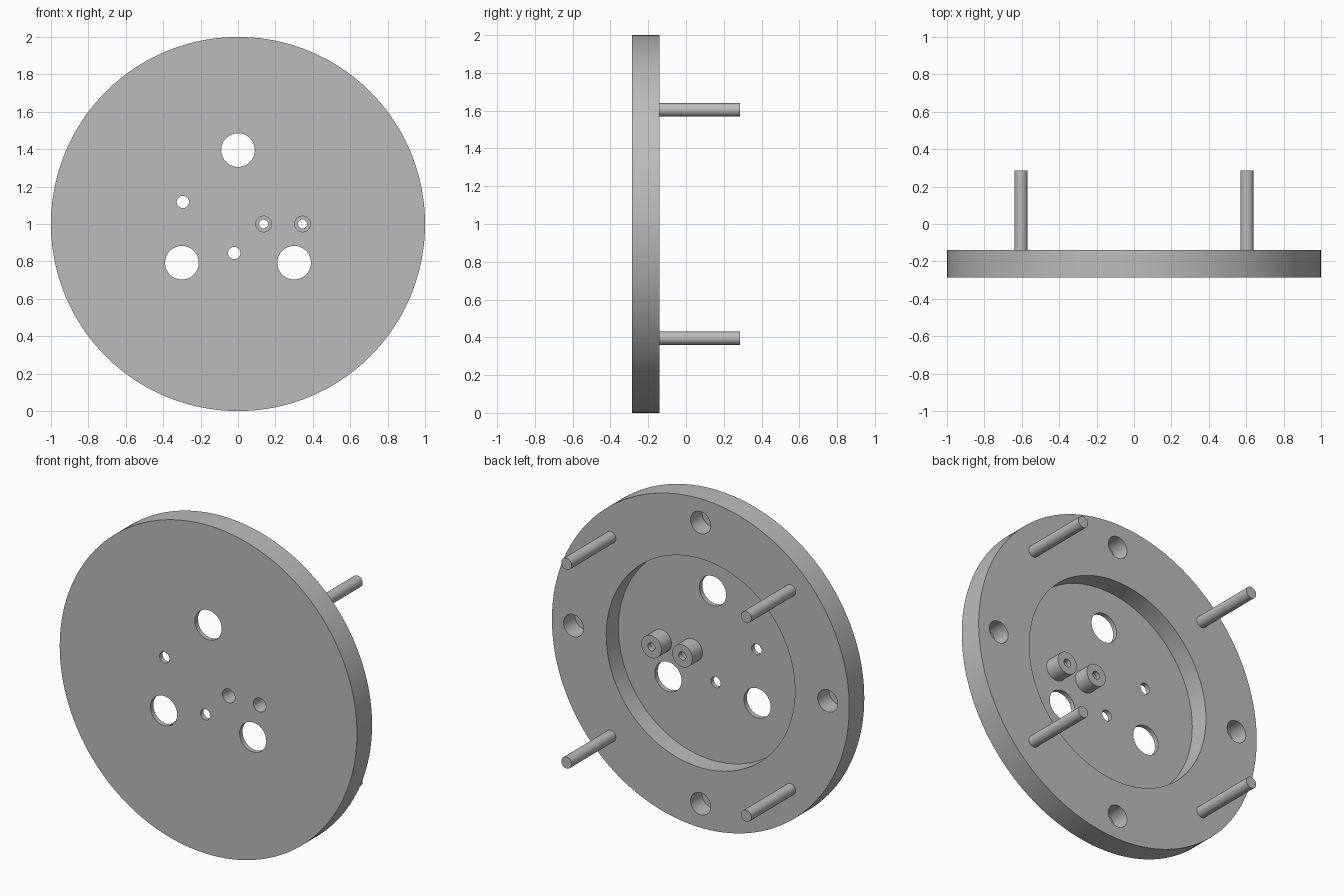
import bpy, math

cube = bpy.data.objects.get("Cube")
if cube:
    bpy.data.objects.remove(cube, do_unlink=True)

grey = bpy.data.materials.new("plain_grey")
grey.use_nodes = True
grey.diffuse_color = (0.5, 0.5, 0.5, 1)
grey.node_tree.nodes["Principled BSDF"].inputs["Base Color"].default_value = (0.5, 0.5, 0.5, 1)

FRONT, BACK, TIP = -0.285, -0.14, 0.285   # plate faces and pin ends along y
FLOOR = -0.257                            # bottom of the round recess
BOSS_END = -0.16
RING = 0.855                              # bolt circle radius


def rod(name, x, z, radius, y0, y1, sides=48):
    """Cylinder lying along y between y0 and y1."""
    bpy.ops.mesh.primitive_cylinder_add(
        vertices=sides, radius=radius, depth=y1 - y0,
        location=(x, (y0 + y1) / 2, z), rotation=(math.pi / 2, 0, 0))
    ob = bpy.context.object
    ob.name = name
    ob.data.materials.append(grey)
    return ob


def drill(target, x, z, radius, y0, y1, sides=48):
    """Cut a round hole out of the target."""
    cutter = rod("cutter", x, z, radius, y0, y1, sides)
    cutter.hide_render = True
    mod = target.modifiers.new("hole", "BOOLEAN")
    mod.operation, mod.solver, mod.object = "DIFFERENCE", "EXACT", cutter
    bpy.context.view_layer.objects.active = target
    bpy.ops.object.modifier_apply(modifier=mod.name)
    bpy.data.objects.remove(cutter, do_unlink=True)


def smooth(ob):
    bpy.ops.object.select_all(action="DESELECT")
    ob.select_set(True)
    bpy.context.view_layer.objects.active = ob
    bpy.ops.object.shade_smooth_by_angle(angle=math.radians(30))


# Round plate with a wide recess in its back
plate = rod("round_plate", 0, 1, 1, FRONT, BACK, 160)
drill(plate, 0, 1, 0.635, FLOOR, 0, 128)

# Through holes: three large, two small, two behind the bosses
for x, z, r in [(0, 1.395, 0.09), (-0.3, 0.793, 0.09), (0.3, 0.793, 0.09),
                (-0.295, 1.118, 0.033), (-0.02, 0.845, 0.033),
                (0.137, 1, 0.042), (0.345, 1, 0.042)]:
    drill(plate, x, z, r, -0.5, 0)

# Blind holes and pins alternate around the rim
for i in range(4):
    a = i * math.pi / 2
    drill(plate, RING * math.cos(a), 1 + RING * math.sin(a), 0.067, BACK - 0.11, 0)
    a += math.pi / 4
    pin = rod(f"pin_{i + 1}", RING * math.cos(a), 1 + RING * math.sin(a), 0.035, BACK - 0.01, TIP)
    smooth(pin)
smooth(plate)

# Hollow bosses standing on the recess floor, stepped inside
for side, x in (("inner", 0.137), ("outer", 0.345)):
    boss = rod(side + "_boss", x, 1, 0.068, FLOOR, BOSS_END)
    drill(boss, x, 1, 0.042, -0.5, BOSS_END - 0.03)
    drill(boss, x, 1, 0.024, -0.5, 0)
    smooth(boss)
